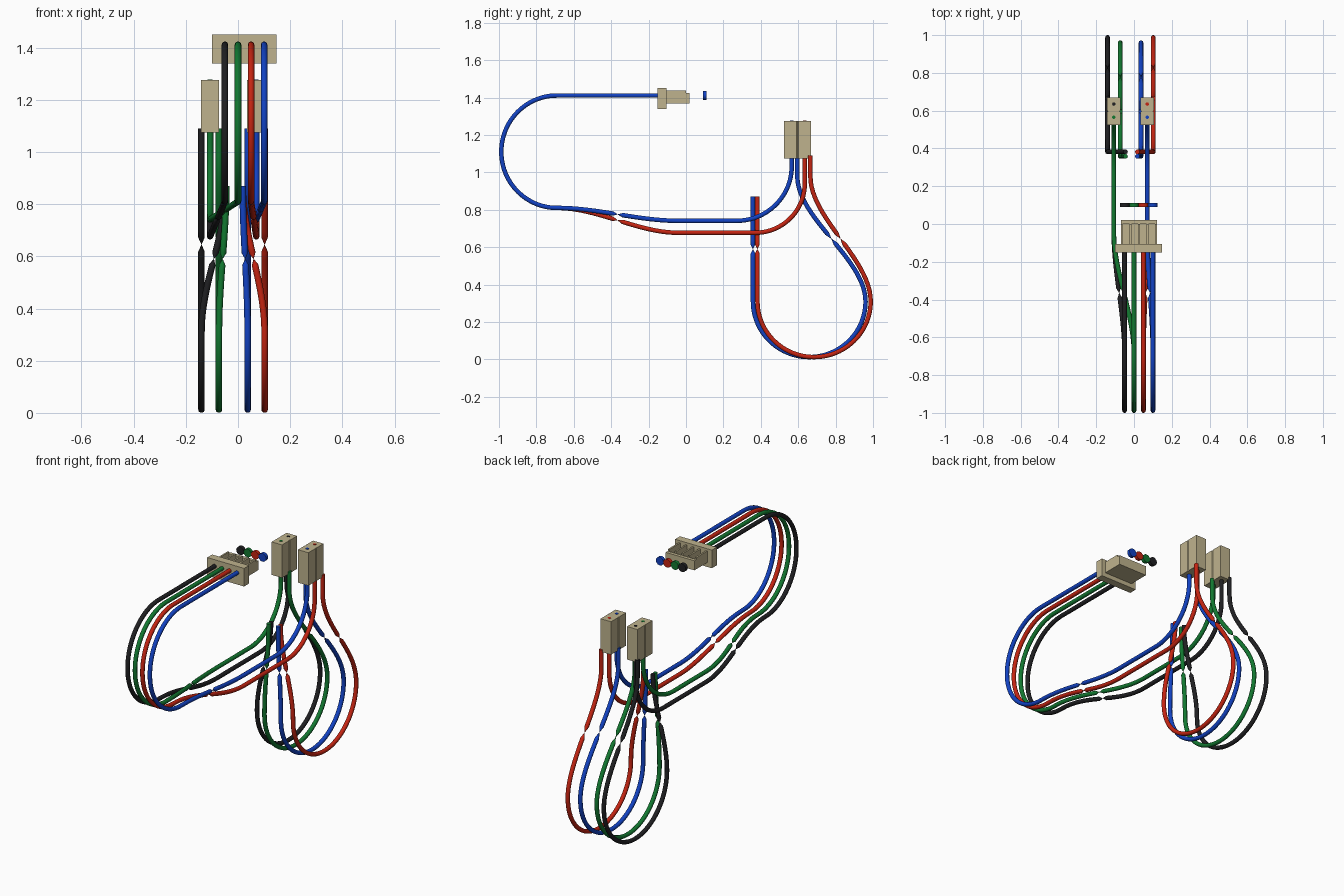
import bpy, bmesh, math
from mathutils import Vector, geometry

cube = bpy.data.objects.get("Cube")
if cube:
    bpy.data.objects.remove(cube, do_unlink=True)

WIRE_R = 0.0125
WIRE_Z = 1.411


def material(name, rgb):
    m = bpy.data.materials.new(name)
    m.use_nodes = True
    m.diffuse_color = (*rgb, 1)
    bsdf = next(n for n in m.node_tree.nodes if n.type == 'BSDF_PRINCIPLED')
    bsdf.inputs["Base Color"].default_value = (*rgb, 1)
    bsdf.inputs["Roughness"].default_value = 0.6
    return m


TAN = material("tan plastic", (0.52, 0.45, 0.27))
COLOURS = {
    "black": material("black insulation", (0.014, 0.014, 0.016)),
    "green": material("green insulation", (0.006, 0.19, 0.03)),
    "red": material("red insulation", (0.56, 0.018, 0.006)),
    "blue": material("blue insulation", (0.006, 0.055, 0.55)),
}


def finish(name, bm, mat):
    bmesh.ops.recalc_face_normals(bm, faces=bm.faces)
    me = bpy.data.meshes.new(name)
    bm.to_mesh(me)
    bm.free()
    me.materials.append(mat)
    ob = bpy.data.objects.new(name, me)
    bpy.context.collection.objects.link(ob)
    return ob


def add_box(bm, lo, hi):
    lo, hi = Vector(lo), Vector(hi)
    made = bmesh.ops.create_cube(bm, size=1)["verts"]
    bmesh.ops.scale(bm, vec=hi - lo, verts=made)
    bmesh.ops.translate(bm, vec=(lo + hi) / 2, verts=made)


def disc(name, centre, radius, depth, mat, axis):
    rot = (math.pi / 2, 0, 0) if axis == 'Y' else (0, 0, 0)
    bpy.ops.mesh.primitive_cylinder_add(vertices=24, radius=radius, depth=depth,
                                        location=centre, rotation=rot)
    ob = bpy.context.object
    ob.name = name
    ob.data.materials.append(mat)
    bpy.ops.object.shade_smooth_by_angle()


def wire(name, knots, pinched, mat):
    """Tube through (x, y, z, heading in the side plane); listed sections pinch midway."""
    steps, pts = 24, []
    for i, (a, b) in enumerate(zip(knots, knots[1:])):
        p, q = Vector(a[:3]), Vector(b[:3])
        da, db = [Vector((0, math.cos(math.radians(k[3])), math.sin(math.radians(k[3]))))
                  for k in (a, b)]
        f = 0.552 if abs(da.dot(db)) < 0.5 else 0.34
        d = q - p
        section = geometry.interpolate_bezier(p, p + da * d.dot(da) * f,
                                              q - db * d.dot(db) * f, q, steps + 1)
        for j, co in enumerate(section):
            if i and j == 0:
                continue
            pts.append((co, 0.04 if i in pinched and j == steps // 2 else 1))
    cu = bpy.data.curves.new(name, 'CURVE')
    cu.dimensions = '3D'
    cu.bevel_depth = WIRE_R
    cu.bevel_resolution = 3
    cu.use_fill_caps = True
    sp = cu.splines.new('POLY')
    sp.points.add(len(pts) - 1)
    for point, (co, r) in zip(sp.points, pts):
        point.co = (*co, 1)
        point.radius = r
    cu.materials.append(mat)
    ob = bpy.data.objects.new(name, cu)
    bpy.context.collection.objects.link(ob)
    bpy.ops.object.select_all(action='DESELECT')
    ob.select_set(True)
    bpy.context.view_layer.objects.active = ob
    bpy.ops.object.convert(target='MESH')
    bpy.ops.object.shade_smooth_by_angle(angle=math.radians(60))


# Four-way plug: flange, floor, back lip and ridges between the open slots
bm = bmesh.new()
add_box(bm, (-0.10, -0.152, 1.34), (0.147, -0.105, 1.45))
add_box(bm, (-0.07, -0.105, 1.367), (0.122, 0.02, 1.40))
add_box(bm, (-0.07, 0.0, 1.40), (0.122, 0.02, 1.425))
for i in range(5):
    x = -0.065 + i * 0.0455
    add_box(bm, (x - 0.005, -0.105, 1.40), (x + 0.005, 0.0, 1.437))
finish("plug_body", bm, TAN)

# Two-way housings: prism with a notch down the middle of each side
HOUSING_Y, HALF_W, HALF_L, NOTCH = 0.597, 0.035, 0.072, 0.005
HOUSINGS = {"right": -0.107, "left": 0.07}
for side, cx in HOUSINGS.items():
    outline = [(-HALF_W, -HALF_L), (HALF_W, -HALF_L), (HALF_W, -NOTCH), (HALF_W - NOTCH, 0),
               (HALF_W, NOTCH), (HALF_W, HALF_L), (-HALF_W, HALF_L), (-HALF_W, NOTCH),
               (NOTCH - HALF_W, 0), (-HALF_W, -NOTCH)]
    bm = bmesh.new()
    face = bm.faces.new([bm.verts.new((cx + x, HOUSING_Y + y, 1.075)) for x, y in outline])
    top = bmesh.ops.extrude_face_region(bm, geom=[face])["geom"]
    bmesh.ops.translate(bm, vec=(0, 0, 0.2),
                        verts=[v for v in top if isinstance(v, bmesh.types.BMVert)])
    finish(side + "_housing", bm, TAN)

# colour: plug x, housing, loop x, loop end x, is outer wire
WIRES = {
    "black": (-0.05, "right", -0.14, -0.045, True),
    "green": (0.0, "right", -0.073, -0.045, False),
    "red": (0.05, "left", 0.102, 0.018, True),
    "blue": (0.10, "left", 0.037, 0.018, False),
}
for colour, (px, side, lx, ex, outer) in WIRES.items():
    mat, hx = COLOURS[colour], HOUSINGS[side]

    # Feed wire from the plug, round the bend and up into the housing
    run_z, bend_y, in_y, rise_z = (0.677, 0.37, 0.635, 0.94) if outer else (0.741, 0.27, 0.565, 1.03)
    wire(colour + "_feed_wire", [
        (px, -0.13, WIRE_Z, 180), (px, -0.69, WIRE_Z, 180), (px, -0.9875, 1.11, 270),
        (px, -0.69, 0.81, 0), (hx, -0.04, run_z, 0), (hx, bend_y, run_z, 0),
        (hx, in_y, rise_z, 90), (hx, in_y, 1.1, 90)], {3}, mat)

    # Hanging loop from the housing to a free end
    out_y, far_y, near_y = (0.665, 0.9875, 0.382) if outer else (0.595, 0.96, 0.358)
    wire(colour + "_loop_wire", [
        (lx, out_y, 1.09, 270), (lx, out_y, 0.98, 270), (lx, far_y, 0.31, 270),
        (lx, (far_y + near_y) / 2, WIRE_R, 180), (lx, near_y, 0.31, 90),
        (ex, near_y, 0.87, 90)], {1, 4}, mat)

    # Colour marker behind the plug and wire tip in the housing top
    disc(colour + "_marker", (px, 0.10, WIRE_Z), 0.025, 0.02, mat, 'Y')
    disc(colour + "_wire_tip", (hx, in_y, 1.275), 0.009, 0.004, mat, 'Z')
